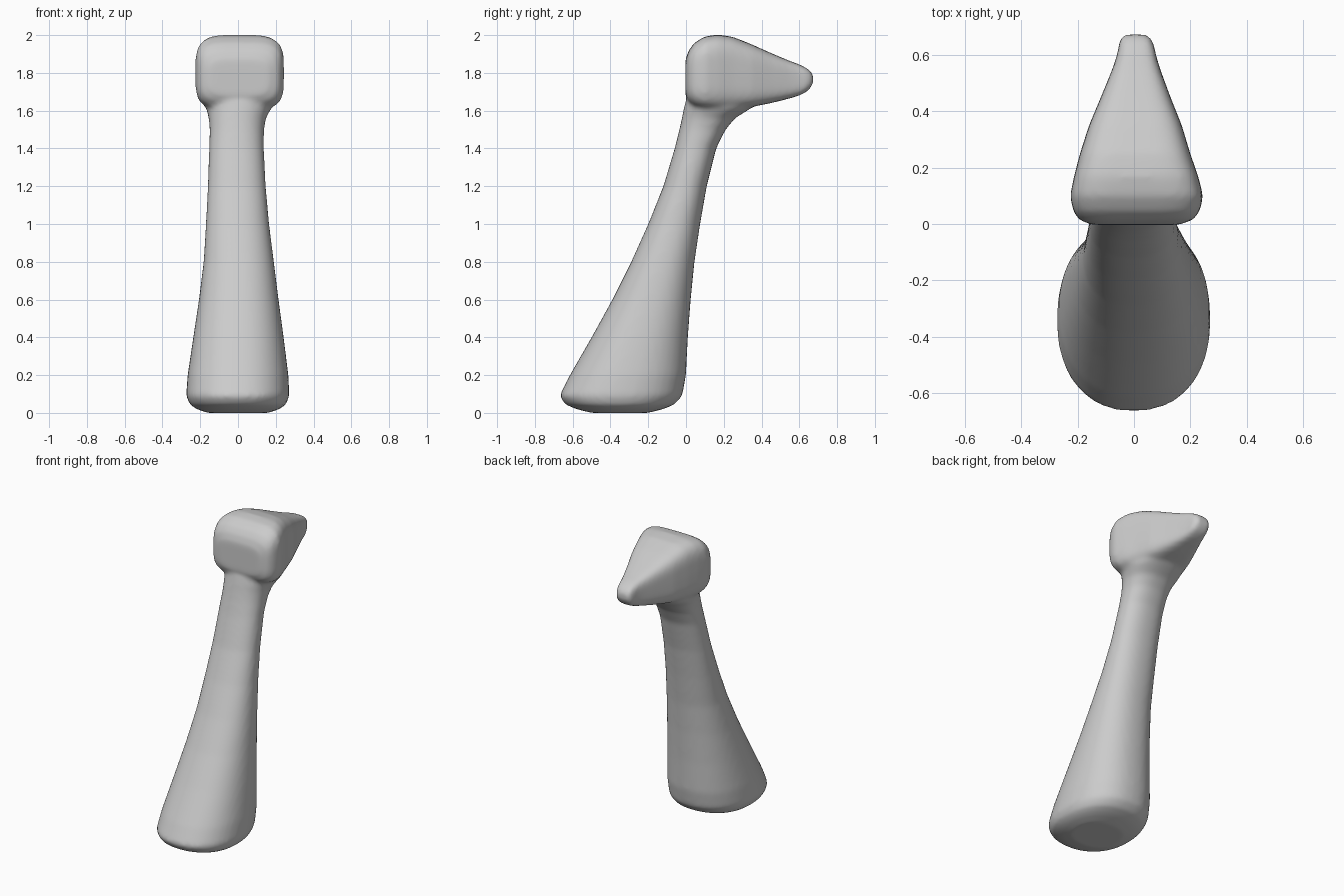
import bpy, bmesh, math

cube = bpy.data.objects.get("Cube")
if cube:
    bpy.data.objects.remove(cube)

SIDES = 40


def outline(a0, a1, b0, b1, power):
    """Rounded box outline between two limits on each of two axes."""
    points = []
    for i in range(SIDES):
        t = math.tau * i / SIDES
        c, s = math.cos(t), math.sin(t)
        u = math.copysign(abs(c) ** (2 / power), c)
        v = math.copysign(abs(s) ** (2 / power), s)
        points.append(((a0 + a1 + u * (a1 - a0)) / 2, (b0 + b1 + v * (b1 - b0)) / 2))
    return points


def loft(bm, sections, power, place):
    """Skin a row of outlines and close both ends."""
    rings = []
    for along, a0, a1, b0, b1 in sections:
        rings.append([bm.verts.new(place(a, b, along))
                      for a, b in outline(a0, a1, b0, b1, power)])
    for low, high in zip(rings, rings[1:]):
        for i in range(SIDES):
            j = (i + 1) % SIDES
            bm.faces.new((low[i], low[j], high[j], high[i]))
    bm.faces.new(rings[0][::-1])
    bm.faces.new(rings[-1])


# Neck: height, left and right limits, front and back limits
neck = [
    (0.0, -.16, .16, -.50, -.20), (.02, -.22, .22, -.58, -.12),
    (.045, -.255, .255, -.64, -.06), (.09, -.275, .272, -.67, -.02),
    (.2, -.267, .267, -.615, 0), (.4, -.237, .242, -.50, .01),
    (.6, -.207, .215, -.39, .025), (.8, -.182, .19, -.29, .045),
    (1.0, -.17, .165, -.2, .075), (1.2, -.16, .147, -.12, .11),
    (1.4, -.153, .137, -.06, .16), (1.5, -.15, .138, -.035, .21),
    (1.56, -.155, .148, -.022, .26), (1.61, -.168, .175, -.012, .34),
    (1.66, -.17, .18, .0, .38), (1.75, -.12, .12, .05, .3),
]
# Head: depth, left and right limits, bottom and top limits
head = [
    (-.003, -.15, .16, 1.68, 1.87), (.015, -.195, .21, 1.645, 1.92),
    (.045, -.216, .234, 1.62, 1.96), (.1, -.227, .246, 1.605, 1.993),
    (.17, -.213, .228, 1.6, 2.003), (.25, -.192, .2, 1.605, 1.99),
    (.35, -.16, .17, 1.62, 1.95), (.45, -.118, .13, 1.64, 1.905),
    (.55, -.077, .093, 1.665, 1.863), (.6, -.06, .078, 1.68, 1.845),
    (.64, -.053, .07, 1.7, 1.825), (.662, -.05, .06, 1.725, 1.805),
    (.673, -.035, .045, 1.745, 1.79),
]

bm = bmesh.new()
loft(bm, neck, 2.25, lambda a, b, along: (a, b, along))
loft(bm, head, 4.2, lambda a, b, along: (a, along, b))
bmesh.ops.recalc_face_normals(bm, faces=bm.faces)
mesh = bpy.data.meshes.new("neck_and_head")
bm.to_mesh(mesh)
bm.free()
body = bpy.data.objects.new("neck_and_head", mesh)
bpy.context.collection.objects.link(body)

# Plain grey finish
grey = bpy.data.materials.new("plain_grey")
grey.use_nodes = True
colour = (.6, .6, .6, 1)
grey.diffuse_color = colour
grey.node_tree.nodes["Principled BSDF"].inputs["Base Color"].default_value = colour
mesh.materials.append(grey)

# Fuse the two forms into one soft skin
fuse = body.modifiers.new("fuse", 'REMESH')
fuse.mode = 'VOXEL'
fuse.voxel_size = .014
fuse.use_smooth_shade = True
soften = body.modifiers.new("soften", 'SMOOTH')
soften.factor = .5
soften.iterations = 10
